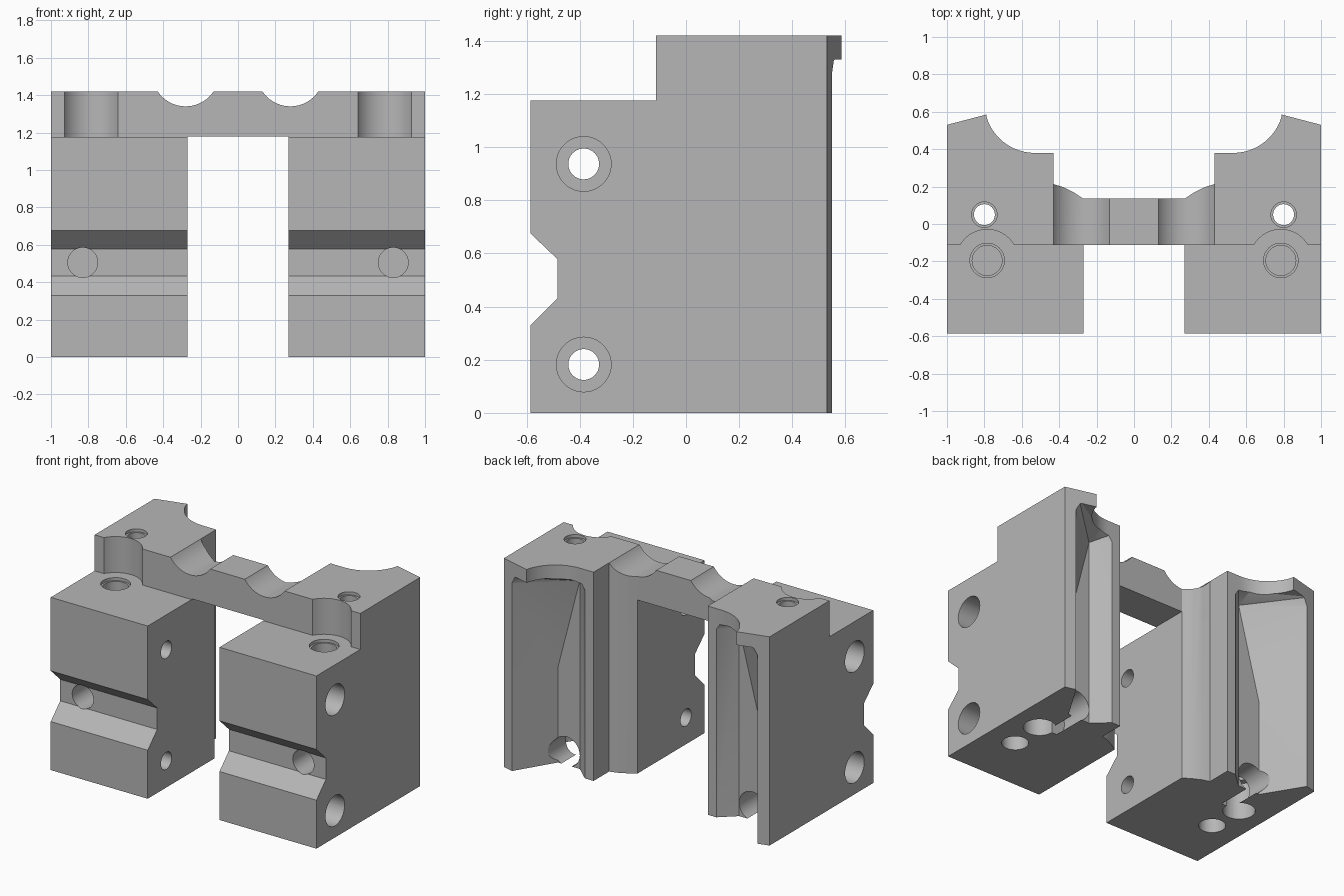
import bpy, bmesh
from math import sin, cos, pi, radians

if "Cube" in bpy.data.objects:
    bpy.data.objects.remove(bpy.data.objects["Cube"], do_unlink=True)

grey = bpy.data.materials.new("light_grey")
grey.use_nodes = True
grey.diffuse_color = (0.47, 0.47, 0.47, 1)
grey.node_tree.nodes["Principled BSDF"].inputs["Base Color"].default_value = grey.diffuse_color


# Make an object whose faces all point outward
def add(name, bm):
    bm.normal_update()
    bmesh.ops.recalc_face_normals(bm, faces=bm.faces[:])
    if bm.calc_volume(signed=True) < 0:
        bmesh.ops.reverse_faces(bm, faces=bm.faces[:])
    mesh = bpy.data.meshes.new(name)
    bm.to_mesh(mesh)
    bm.free()
    mesh.materials.append(grey)
    ob = bpy.data.objects.new(name, mesh)
    bpy.context.scene.collection.objects.link(ob)
    return ob


# Extrude a closed profile between two positions along an axis
def prism(name, pts, lo, hi, axis="Z"):
    place = {"X": lambda a, b, c: (c, a, b),
             "Y": lambda a, b, c: (a, c, b),
             "Z": lambda a, b, c: (a, b, c)}[axis]
    bm = bmesh.new()
    start, end = [[bm.verts.new(place(a, b, c)) for a, b in pts] for c in (lo, hi)]
    bm.faces.new(start[::-1])
    bm.faces.new(end)
    for i in range(len(pts)):
        bm.faces.new((start[i - 1], start[i], end[i], end[i - 1]))
    return add(name, bm)


def circle(a, b, r, n=40):
    return [(a + r * cos(2 * pi * i / n), b + r * sin(2 * pi * i / n)) for i in range(n)]


def box(name, a0, a1, b0, b1, lo, hi):
    return prism(name, [(a0, b0), (a1, b0), (a1, b1), (a0, b1)], lo, hi)


def hull(name, pts):
    bm = bmesh.new()
    for p in pts:
        bm.verts.new(p)
    bmesh.ops.convex_hull(bm, input=bm.verts[:])
    loose = [v for v in bm.verts if not v.link_faces]
    bmesh.ops.delete(bm, geom=loose, context="VERTS")
    return add(name, bm)


# Boolean with a second solver in reserve
def combine(body, tool, operation):
    bpy.context.view_layer.objects.active = body
    mod = body.modifiers.new("combine", "BOOLEAN")
    mod.operation, mod.object = operation, tool
    for solver in ("EXACT", "MANIFOLD"):
        mod.solver = solver
        graph = bpy.context.evaluated_depsgraph_get()
        if len(body.evaluated_get(graph).data.polygons):
            break
    bpy.ops.object.modifier_apply(modifier=mod.name)
    bpy.data.objects.remove(tool, do_unlink=True)


# One clamp block: plan outline with the concave rear seat
TOP, SHELF, STEP_Y = 1.42, 1.175, -0.113
seat = [(0.53 + 0.27 * cos(radians(t)), 0.65 + 0.27 * sin(radians(t)))
        for t in range(-18, -91, -4)]
outline = [(0.27, -0.585), (1, -0.585), (1, 0.53), (0.79, 0.585)] + seat + [
    (0.53, 0.38), (0.43, 0.38), (0.43, 0.213), (0.38, 0.198), (0.32, 0.168), (0.27, 0.135)]
body = prism("clamp_body", outline, 0, TOP)

# Bridge joining the two blocks
combine(body, box("bridge", -0.2, 0.35, -0.2, 0.135, 1.18, TOP), "UNION")

# Front shelf, screw clearance, front V channel and top scoop
cutters = [
    box("shelf_cut", -1.5, 1.5, -1, STEP_Y, SHELF, 2),
    prism("screw_clearance", circle(0.785, -0.195, 0.166), SHELF, 2),
    prism("front_channel", [(-0.7, 0.22), (-0.585, 0.33), (-0.483, 0.432),
                            (-0.483, 0.578), (-0.585, 0.675), (-0.7, 0.785)], -1.5, 1.5, "X"),
    prism("top_scoop", circle(0.28, 1.52, 0.18, 64), -1, 0.3, "Y"),
]

# Rear pocket: slanted sides, floor narrowing upward, sloped ceiling
floor_corner = (0.764, 0.285)
high = [(0.925, 0.55), (0.6, 0.285), (0.495, 0.38), (0.495, 0.8), (0.925, 0.8)]
pocket = [(x, y, -0.2) for x, y in high + [floor_corner]]
pocket += [(*floor_corner, 0.65)]
pocket += [(x, y, 1.28) for x, y in high]
pocket += [(x, max(y, 0.36) + 0.03, 1.33) for x, y in high]
cutters.append(hull("rear_pocket", pocket))

# Vertical holes: rear through hole with rims, blind front holes
X, REAR, FRONT = 0.8, 0.05, -0.195
cutters += [
    prism("rear_hole", circle(X, REAR, 0.056), -1, 2),
    prism("rear_hole_rim", circle(X, REAR, 0.068), TOP - 0.02, 2),
    prism("rear_counterbore", circle(X, REAR, 0.1), -1, 0.25),
    prism("front_hole", circle(0.785, FRONT, 0.08), 0.8, 2),
    prism("front_hole_rim", circle(0.785, FRONT, 0.092), SHELF - 0.02, SHELF + 0.1),
    prism("bottom_hole", circle(0.79, FRONT, 0.083), -1, 0.3),
    prism("channel_hole", circle(0.83, 0.505, 0.08), -0.8, -0.2, "Y"),
    prism("pocket_hole", circle(0.7, 0.092, 0.1), 0.05, 0.4, "Y"),
]

# Cross bolts with outer counterbores
for z in (0.182, 0.937):
    cutters += [prism("bolt_hole", circle(-0.385, z, 0.058), 0.1, 1.2, "X"),
                prism("bolt_counterbore", circle(-0.385, z, 0.103), 0.65, 1.2, "X")]

for cutter in cutters:
    combine(body, cutter, "DIFFERENCE")

# Trim at the centre plane and mirror to the other side
bm = bmesh.new()
bm.from_mesh(body.data)
bmesh.ops.bisect_plane(bm, geom=bm.verts[:] + bm.edges[:] + bm.faces[:], dist=0.0001,
                       plane_co=(0, 0, 0), plane_no=(1, 0, 0), clear_inner=True)
bm.to_mesh(body.data)
bm.free()
mirror = body.modifiers.new("mirror", "MIRROR")
mirror.merge_threshold = 0.0005
bpy.ops.object.select_all(action="DESELECT")
body.select_set(True)
bpy.context.view_layer.objects.active = body
bpy.ops.object.modifier_apply(modifier=mirror.name)
bpy.ops.object.shade_smooth_by_angle(angle=radians(25))
